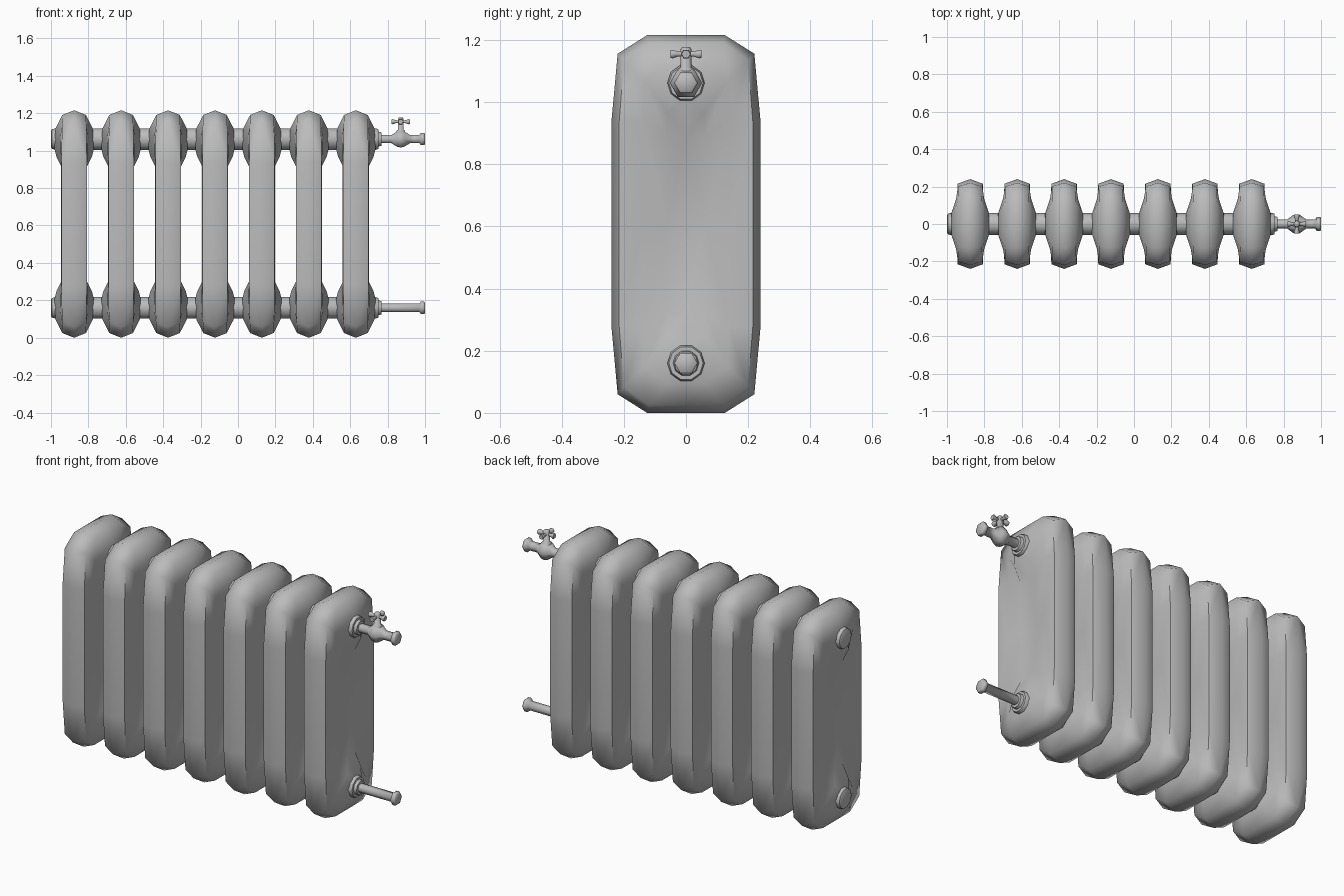
import bpy
import bmesh
from math import cos, sin, tau, radians
from mathutils import Vector

cube = bpy.data.objects.get("Cube")
if cube:
    bpy.data.objects.remove(cube)

iron = bpy.data.materials.new("grey_iron")
iron.use_nodes = True
iron.diffuse_color = (0.5, 0.5, 0.5, 1)
iron.node_tree.nodes["Principled BSDF"].inputs["Base Color"].default_value = (0.5, 0.5, 0.5, 1)

MID_Z = 0.608
TOP_Z, LOW_Z = 1.062, 0.16
COUNT, PITCH, FIRST_X = 7, 0.251, -0.876


def finish(name, bm, location, angle):
    bmesh.ops.recalc_face_normals(bm, faces=bm.faces)
    mesh = bpy.data.meshes.new(name)
    bm.to_mesh(mesh)
    bm.free()
    mesh.materials.append(iron)
    obj = bpy.data.objects.new(name, mesh)
    bpy.context.collection.objects.link(obj)
    obj.location = location
    bpy.ops.object.select_all(action='DESELECT')
    obj.select_set(True)
    bpy.context.view_layer.objects.active = obj
    bpy.ops.object.shade_smooth_by_angle(angle=radians(angle))
    return obj


def lathe(name, profile, axis, location, sides, angle=40):
    """Turn (position, radius) pairs around an axis, with closed ends."""
    bm = bmesh.new()
    axis = Vector(axis)
    u = Vector((0, 1, 0)) if abs(axis.y) < 0.5 else Vector((1, 0, 0))
    v = axis.cross(u)
    rings = []
    for pos, radius in profile:
        rings.append([bm.verts.new(axis * pos + radius * (u * cos(tau * i / sides) + v * sin(tau * i / sides)))
                      for i in range(sides)])
    for a, b in zip(rings, rings[1:]):
        for i in range(sides):
            j = (i + 1) % sides
            bm.faces.new((a[i], a[j], b[j], b[i]))
    bm.faces.new(rings[0])
    bm.faces.new(rings[-1])
    return finish(name, bm, location, angle)


# Radiator sections: one eighth of a section as nested rings of (x, y, z), then mirrored
rim = [(0, 0, .608), (0, .125, .608), (0, .22, .548), (0, .24, .33), (0, .24, 0)]
shoulder = [(.063, 0, .583), (.063, .12, .583), (.065, .2, .525), (.068, .215, .33), (.068, .215, 0)]
cheek = [(.1, 0, .51), (.1, .06, .51), (.075, .135, .46), (.07, .14, .33), (.07, .14, 0)]
boss = [(.105, 0, .4), (.105, .05, .4), (.095, .06, .36), (.055, .06, .28), (.05, .06, 0)]
web = [(.055, 0, .28), (.05, 0, 0)]

bm = bmesh.new()
rings = [[bm.verts.new(p) for p in ring] for ring in (rim, shoulder, cheek, boss)]
for a, b in zip(rings, rings[1:]):
    for i in range(4):
        bm.faces.new((a[i], a[i + 1], b[i + 1], b[i]))
inner = rings[-1]
w0, w1 = [bm.verts.new(p) for p in web]
bm.faces.new((inner[0], inner[1], inner[2], w0))
bm.faces.new((inner[2], inner[3], w0))
bm.faces.new((w0, inner[3], inner[4], w1))
sections = finish("radiator_sections", bm, (FIRST_X, 0, MID_Z), 60)
mirror = sections.modifiers.new("mirror", 'MIRROR')
mirror.use_axis = (True, True, True)
mirror.merge_threshold = 0.0005
array = sections.modifiers.new("array", 'ARRAY')
array.count = COUNT
array.use_relative_offset = False
array.use_constant_offset = True
array.constant_offset_displace = (PITCH, 0, 0)

# Headers joining the sections, with a plug at one end and a stepped collar at the other
for level, z in (("upper", TOP_Z), ("lower", LOW_Z)):
    lathe(level + "_header",
          [(-1, .045), (-.995, .055), (-.978, .06), (.738, .06), (.75, .055), (.75, .042), (.766, .038)],
          (1, 0, 0), (0, 0, z), 10)

# Lower outlet pipe and upper pipe with a swollen valve body
start, end = [(.75, .025)], [(.97, .025), (.977, .038), (.995, .038), (1, .032)]
lathe("lower_pipe", start + end, (1, 0, 0), (0, 0, LOW_Z), 6, 62)
body = [(.82, .025), (.85, .047), (.87, .052), (.89, .047), (.92, .025)]
lathe("valve_pipe", start + body + end, (1, 0, 0), (0, 0, TOP_Z), 6, 62)

# Valve stem and cross handle
VALVE_X, HANDLE_Z = 0.87, 1.155
lathe("valve_stem", [(1.08, .026), (1.108, .026), (1.112, .018), (1.17, .018), (1.178, .012)],
      (0, 0, 1), (VALVE_X, 0, 0), 6, 62)
for name, axis in (("left", (1, 0, 0)), ("right", (-1, 0, 0)), ("front", (0, -1, 0)), ("back", (0, 1, 0))):
    lathe("handle_arm_" + name, [(.005, .008), (.025, .009), (.043, .016), (.05, .014)],
          axis, (VALVE_X, 0, HANDLE_Z), 6, 62)
